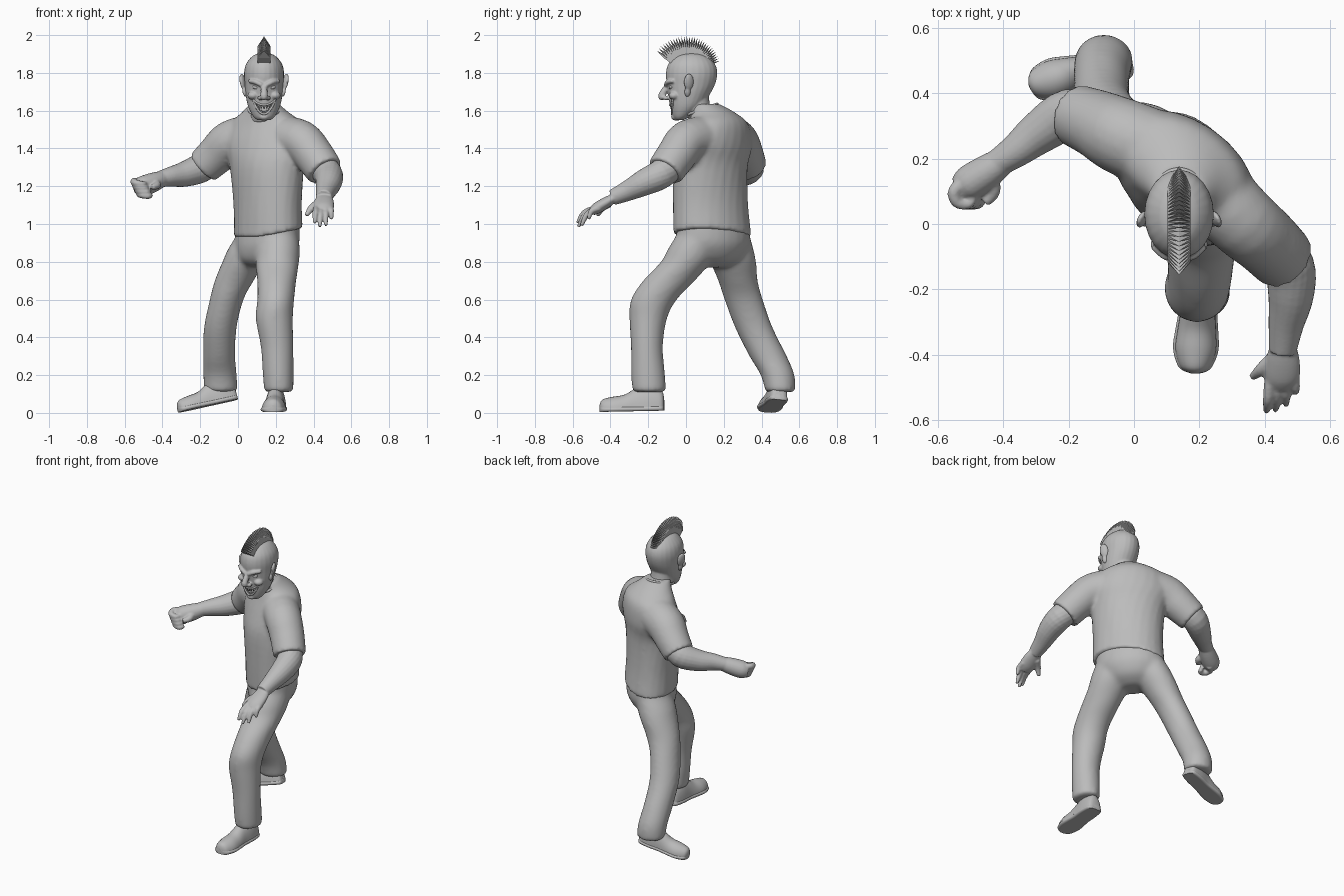
import bpy, bmesh, math
from mathutils import Vector, Matrix
from mathutils.bvhtree import BVHTree

old = bpy.data.objects.get("Cube")
if old:
    bpy.data.objects.remove(old)

grey = bpy.data.materials.new("plain grey")
grey.use_nodes = True
grey.diffuse_color = (0.5, 0.5, 0.5, 1)
grey.node_tree.nodes["Principled BSDF"].inputs["Base Color"].default_value = (0.5, 0.5, 0.5, 1)


def finish(name, bm, smooth=True, voxel=0, rounds=4):
    """Turn a bmesh into a named object, optionally fused by a voxel remesh."""
    bmesh.ops.recalc_face_normals(bm, faces=bm.faces)
    mesh = bpy.data.meshes.new(name)
    bm.to_mesh(mesh)
    bm.free()
    mesh.materials.append(grey)
    obj = bpy.data.objects.new(name, mesh)
    bpy.context.collection.objects.link(obj)
    for face in mesh.polygons:
        face.use_smooth = smooth
    if voxel:
        fuse = obj.modifiers.new("fuse", "REMESH")
        fuse.mode, fuse.voxel_size, fuse.use_smooth_shade = "VOXEL", voxel, True
        relax = obj.modifiers.new("relax", "SMOOTH")
        relax.factor, relax.iterations = 0.5, rounds
    return obj


def blend(rows, steps=4):
    """Pass a smooth curve through rows of numbers."""
    out = []
    for i in range(len(rows) - 1):
        a, b, c, d = (rows[max(0, min(len(rows) - 1, i + k))] for k in (-1, 0, 1, 2))
        for s in range(steps):
            t = s / steps
            out.append([q + t / 2 * (r - p + t * (2 * p - 5 * q + 4 * r - w + t * (3 * (q - r) + w - p)))
                        for p, q, r, w in zip(a, b, c, d)])
    return out + [list(rows[-1])]


def sweep(bm, frames, sides=24):
    """Join rings given as centre and two radius vectors, with capped ends."""
    rings = [[bm.verts.new(c + u * math.cos(k * math.tau / sides) + v * math.sin(k * math.tau / sides))
              for k in range(sides)] for c, u, v in frames]
    for low, high in zip(rings, rings[1:]):
        for k in range(sides):
            j = (k + 1) % sides
            bm.faces.new((low[k], low[j], high[j], high[k]))
    bm.faces.new(rings[0][::-1])
    bm.faces.new(rings[-1])
    return [v for ring in rings for v in ring]


def stack(bm, rows):
    """Level rings: height, x, y, half width, half depth and, if turned, a yaw angle."""
    frames = []
    for z, x, y, w, d, *yaw in blend(rows):
        turn = Matrix.Rotation(sum(yaw), 3, "Z")
        frames.append((Vector((x, y, z)), turn @ Vector((w, 0, 0)), turn @ Vector((0, d, 0))))
    return sweep(bm, frames)


def tube(bm, rows, sides=20, flat=1.0):
    """Round limb along a path: x, y, z, radius."""
    rows = blend(rows)
    pts = [Vector(r[:3]) for r in rows]
    frames = []
    for i, p in enumerate(pts):
        along = (pts[min(i + 1, len(pts) - 1)] - pts[max(i - 1, 0)]).normalized()
        u = along.cross(Vector((0, 0, 1))).normalized()
        frames.append((p, u * rows[i][3], along.cross(u) * rows[i][3] * flat))
    return sweep(bm, frames, sides)


def ball(bm, place, size, turn=Matrix()):
    bmesh.ops.create_uvsphere(bm, u_segments=20, v_segments=14, radius=1,
                              matrix=Matrix.Translation(place) @ turn @ Matrix.Diagonal((*size, 1)))


# Trousers: twisted pelvis and two striding legs
bm = bmesh.new()
stack(bm, [(1.02, .158, .14, .205, .148, -1), (.94, .157, .145, .21, .152, -1), (.88, .15, .145, .205, .15, -1),
           (.81, .135, .145, .15, .12, -1), (.77, .125, .14, .08, .06, -1)])
stack(bm, [(.95, .215, .07, .105, .115), (.87, .212, .035, .115, .13), (.8, .208, 0, .116, .133), (.7, .205, -.09, .104, .138), (.6, .2, -.17, .098, .122),
           (.5, .192, -.2, .099, .1), (.35, .207, -.207, .087, .085), (.2, .213, -.2, .082, .09), (.11, .216, -.195, .078, .09)])
stack(bm, [(.95, .1, .225, .1, .11), (.87, .06, .235, .112, .122), (.8, .03, .25, .113, .122), (.7, -.02, .275, .104, .105), (.6, -.06, .305, .09, .102),
           (.45, -.094, .36, .087, .1), (.3, -.1, .435, .086, .1), (.2, -.095, .485, .089, .09), (.11, -.09, .5, .09, .08)])
finish("trousers", bm, voxel=.012, rounds=14)

# Shirt: twisted torso with short sleeves and a hem lifted on the left
bm = bmesh.new()
torso = stack(bm, [(.93, .16, .14, .224, .163, -1), (1.1, .157, .13, .217, .16, -.95), (1.3, .153, .13, .225, .165, -.78),
                   (1.42, .15, .155, .25, .162, -.62), (1.53, .15, .168, .21, .14, -.55),
                   (1.59, .145, .145, .13, .11, -.5), (1.635, .14, .1, .078, .078, -.5)])
for v in torso:
    v.co.z += max(0, v.co.x - .12) * max(0, 1.2 - v.co.z) * .8
tube(bm, [(.21, .13, 1.46, .12), (.33, .01, 1.44, .112), (.4, -.05, 1.365, .106), (.46, -.11, 1.28, .1)])
tube(bm, [(.06, .23, 1.46, .12), (-.04, .27, 1.43, .118), (-.11, .305, 1.37, .106), (-.185, .335, 1.3, .095)])
finish("shirt", bm, voxel=.012, rounds=6)

# Collar band around the neck
bm = bmesh.new()
tube(bm, [(.138 + .08 * math.cos(a), .08 + .085 * math.sin(a), 1.605 + .03 * math.sin(a), .008)
          for a in (k * math.tau / 12 for k in range(13))], 8)
finish("collar", bm)

# Left arm with an open hand
bm = bmesh.new()
tube(bm, [(.42, -.06, 1.33, .075), (.475, -.13, 1.265, .078), (.48, -.22, 1.22, .07), (.465, -.31, 1.175, .054), (.455, -.39, 1.14, .042)])
tube(bm, [(.457, -.37, 1.145, .04), (.455, -.42, 1.115, .053), (.452, -.47, 1.085, .055), (.452, -.5, 1.065, .04)], flat=.55)
for k, tip in enumerate([(.405, -.575, 1.005), (.433, -.57, .985), (.465, -.553, .992), (.495, -.515, 1.025)]):
    base = Vector((.415 + .025 * k, -.475 + .006 * k, 1.085))
    tip = Vector(tip)
    knuckle = base.lerp(tip, .5) + Vector((0, -.014, .014))
    tube(bm, [(*base, .017), (*knuckle, .016), (*tip, .009)], 10)
tube(bm, [(.43, -.41, 1.11, .025), (.39, -.445, 1.085, .02), (.362, -.468, 1.045, .011)], 10)
finish("left_arm", bm, voxel=.006, rounds=2)

# Right arm with a clenched hand
bm = bmesh.new()
tube(bm, [(-.12, .32, 1.35, .075), (-.2, .335, 1.295, .078), (-.29, .28, 1.262, .066), (-.36, .225, 1.25, .052), (-.42, .185, 1.235, .042)])
tube(bm, [(-.4, .195, 1.24, .042), (-.45, .16, 1.22, .052), (-.505, .125, 1.2, .054), (-.535, .105, 1.195, .04)])
for k in range(4):
    z = 1.225 - .021 * k
    inset = .01 * k
    tube(bm, [(-.515 + inset, .135, z, .02), (-.55 + inset, .1, z, .02), (-.54 + inset, .066, z - .008, .018),
              (-.505 + inset, .062, z - .014, .016), (-.49 + inset, .085, z - .01, .012)], 10)
tube(bm, [(-.445, .15, 1.22, .03), (-.43, .1, 1.205, .022), (-.455, .065, 1.195, .014)], 10)
finish("right_arm", bm, voxel=.006, rounds=2)


def shoe(side, heel, heading, pitch, roll, size):
    """Upper and sole share one outline: distance from heel, half width, height."""
    outline = [(0, .025, .06), (.015, .046, .1), (.08, .055, .13), (.15, .054, .11), (.21, .06, .078), (.27, .064, .068),
               (.32, .05, .058), (.338, .034, .045), (.346, .012, .025)]
    place = (Matrix.Translation(heel) @ Matrix.Rotation(heading, 4, "Z")
             @ Matrix.Rotation(pitch, 4, "X") @ Matrix.Rotation(roll, 4, "Y") @ Matrix.Scale(size, 4))
    for part, wide, tall in (("upper", 1, 1), ("sole", 1.1, 0)):
        bm = bmesh.new()
        sweep(bm, [(Vector((0, -y, .012)), Vector((w * wide, 0, 0)), Vector((0, 0, h * tall or .024))) for y, w, h in blend(outline)])
        for v in bm.verts:
            v.co.z = max(v.co.z, .012 * tall)
        bm.transform(place)
        obj = finish(side + "_shoe_" + part, bm)
        bpy.context.view_layer.objects.active = obj
        obj.select_set(True)
        bpy.ops.object.shade_smooth_by_angle(angle=math.radians(50))
        obj.select_set(False)


shoe("left", (.205, -.115, .012), -.06, .02, 0, .99)
shoe("right", (-.005, .495, .07), -1.35, .21, -.1, .94)

# Head: skull, jaw, neck, nose, brows and cheeks fused together
mid = .138
bm = bmesh.new()
stack(bm, [(z, mid, y, w, d) for z, y, w, d in (
    (1.55, -.035, .035, .022), (1.57, -.025, .058, .047), (1.62, 0, .084, .085), (1.68, .015, .097, .108),
    (1.74, .026, .103, .128), (1.8, .03, .106, .136), (1.85, .03, .094, .122), (1.89, .03, .06, .082), (1.907, .03, .02, .03))])
stack(bm, [(1.7, mid, .05, .07, .07), (1.62, mid, .06, .07, .07), (1.54, .14, .1, .075, .075)])
tube(bm, [(mid, -.092, 1.74, .014), (mid, -.115, 1.705, .018), (mid, -.13, 1.675, .02)], 12)
ball(bm, (mid, -.127, 1.673), (.02, .02, .018))
for s in (-1, 1):
    ball(bm, (mid + s * .021, -.106, 1.667), (.014, .017, .012))
    ball(bm, (mid + s * .058, -.062, 1.68), (.03, .03, .022))
    tube(bm, [(mid + s * .012, -.106, 1.735, .012), (mid + s * .045, -.096, 1.752, .013), (mid + s * .08, -.068, 1.757, .01)], 10)
ball(bm, (mid, -.05, 1.567), (.03, .03, .02))
head = finish("head", bm, voxel=.005, rounds=5)
bpy.context.view_layer.update()
skin = BVHTree.FromObject(head, bpy.context.evaluated_depsgraph_get())


def on_face(x, z, lift=0):
    hit = skin.ray_cast(Vector((x, -1, z)), Vector((0, 1, 0)))[0]
    return Vector((x, (hit.y if hit else -.05) - lift, z))


# Grinning mouth: carved crescent with lips and pointed teeth
def upper(u):
    return 1.63 + .03 * u * u


def lower(u):
    return 1.582 + .078 * u * u


span = [k / 6 for k in range(-6, 7)]
rim = [(mid + .06 * u, upper(u)) for u in span] + [(mid + .06 * u, lower(u)) for u in span[-2:0:-1]]
bm = bmesh.new()
cap = bm.faces.new([bm.verts.new((x, -.2, z)) for x, z in rim])
push = bmesh.ops.extrude_face_region(bm, geom=[cap])["geom"]
bmesh.ops.translate(bm, vec=(0, .16, 0), verts=[g for g in push if isinstance(g, bmesh.types.BMVert)])
cutter = finish("mouth_cutter", bm, smooth=False)
cutter.hide_render = True
cutter.hide_set(True)
cutter.display_type = "WIRE"
carve = head.modifiers.new("mouth", "BOOLEAN")
carve.object, carve.operation, carve.solver = cutter, "DIFFERENCE", "EXACT"

bm = bmesh.new()
tube(bm, [(*on_face(x, z, -.002), .006) for x, z in rim + rim[:1]], 8)
finish("lips", bm)
bm = bmesh.new()
for row, drop in ((upper, -.02), (lower, .016)):
    for k in range(-3, 4):
        u = k / 4.2
        root = on_face(mid + .06 * u, row(u), -.008)
        bmesh.ops.create_cone(bm, segments=8, radius1=.008, radius2=.003, depth=abs(drop), cap_ends=True,
                              matrix=Matrix.Translation(root + Vector((0, 0, drop / 2))) @ Matrix.Rotation(math.pi * (drop < 0), 4, "X"))
finish("teeth", bm)

# Eyes and ears
for side, s in (("left", 1), ("right", -1)):
    bm = bmesh.new()
    ball(bm, on_face(mid + s * .043, 1.722, -.009), (.019, .013, .01), Matrix.Rotation(-s * .3, 4, "Y"))
    finish(side + "_eye", bm)
    bm = bmesh.new()
    lean = Matrix.Rotation(s * .2, 4, "Y") @ Matrix.Rotation(s * .45, 4, "Z")
    ball(bm, (mid + s * .112, .015, 1.752), (.013, .028, .045), lean)
    ball(bm, (mid + s * .101, .008, 1.7), (.012, .018, .028), lean)
    finish(side + "_ear", bm, voxel=.005, rounds=2)

# Crest of pointed hair blades fanned over the skull
bm = bmesh.new()
count = 30
for i in range(count):
    f = i / (count - 1)
    angle = math.radians(146 - 124 * f)
    out = Vector((0, math.cos(angle), math.sin(angle)))
    side = Vector((0, out.z, -out.y))
    reach = .212 - .042 * f
    points = [Vector((mid, .02, 1.8)) + out * reach]
    for x in (-.035, 0, .035):
        for t in (-.006, .006):
            bend = side * (t - abs(x) * .25)
            points += [Vector((mid + x, .02, 1.8)) + out * .08 + bend,
                       Vector((mid + x, .02, 1.8)) + out * (reach - .04 - abs(x) * .4) + bend * .8]
    verts = [bm.verts.new(p) for p in points]
    hull = bmesh.ops.convex_hull(bm, input=verts)
    bmesh.ops.delete(bm, geom=[v for v in hull["geom_interior"] if isinstance(v, bmesh.types.BMVert)], context="VERTS")
finish("hair_crest", bm, smooth=False)
